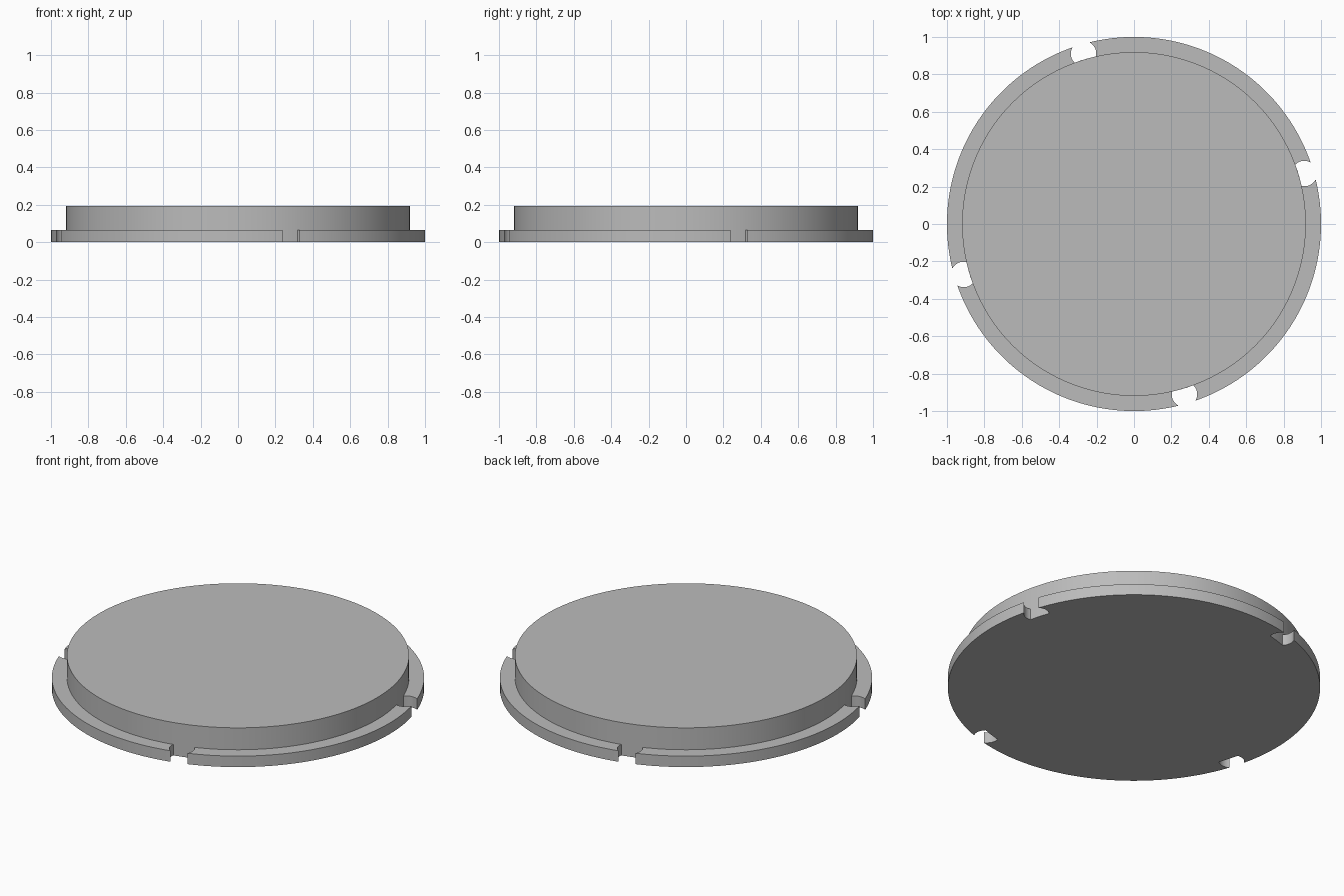
import bpy, bmesh
from math import sin, cos, acos, atan2, pi, radians

cube = bpy.data.objects.get("Cube")
if cube:
    bpy.data.objects.remove(cube, do_unlink=True)

RIM, BODY = 1.0, 0.919            # radii of the flange and the raised disc
FLANGE_TOP, TOP = 0.065, 0.195
NOTCH_DIST, NOTCH_R = 0.95, 0.068
NOTCH_ANGLE = radians(-73.5)

grey = bpy.data.materials.new("plain grey")
grey.use_nodes = True
grey.diffuse_color = (0.5, 0.5, 0.5, 1)
grey.node_tree.nodes["Principled BSDF"].inputs["Base Color"].default_value = (0.5, 0.5, 0.5, 1)


def arc(radius, start, end, steps, cx=0.0):
    angles = [start + (end - start) * i / steps for i in range(steps + 1)]
    return [(cx + radius * cos(a), radius * sin(a)) for a in angles]


def meet(radius):
    """Half angle at which the notch circle crosses a circle about the centre."""
    return acos((radius**2 + NOTCH_DIST**2 - NOTCH_R**2) / (2 * radius * NOTCH_DIST))


def prism(name, outline, bottom, top):
    bm = bmesh.new()
    base = bm.faces.new([bm.verts.new((x, y, bottom)) for x, y in outline])
    side = bmesh.ops.extrude_face_region(bm, geom=[base], use_keep_orig=True)
    for v in side["geom"]:
        if isinstance(v, bmesh.types.BMVert):
            v.co.z = top
    bmesh.ops.recalc_face_normals(bm, faces=bm.faces)
    mesh = bpy.data.meshes.new(name)
    bm.to_mesh(mesh)
    bm.free()
    mesh.materials.append(grey)
    obj = bpy.data.objects.new(name, mesh)
    bpy.context.collection.objects.link(obj)
    bpy.ops.object.select_all(action="DESELECT")
    obj.select_set(True)
    bpy.context.view_layer.objects.active = obj
    bpy.ops.object.shade_smooth_by_angle(angle=radians(30))
    return obj


# One quarter of the flange outline: notch wall, notch floor, notch wall, rim
a, b = meet(RIM), meet(BODY)
wall_start = atan2(-RIM * sin(a), RIM * cos(a) - NOTCH_DIST)
wall_end = atan2(-BODY * sin(b), BODY * cos(b) - NOTCH_DIST)
wall = arc(NOTCH_R, wall_start, wall_end, 12, NOTCH_DIST)
mirrored_wall = [(x, -y) for x, y in reversed(wall)]
quarter = (wall[:-1] + arc(BODY, -b, b, 6)[:-1] + mirrored_wall[:-1]
           + arc(RIM, a, pi / 2 - a, 48)[:-1])

# Flange with four bayonet notches
outline = []
for k in range(4):
    t = NOTCH_ANGLE + k * pi / 2
    outline += [(x * cos(t) - y * sin(t), x * sin(t) + y * cos(t)) for x, y in quarter]
prism("notched_flange", outline, 0, FLANGE_TOP)

# Raised disc
prism("raised_disc", arc(BODY, 0, 2 * pi, 192)[:-1], FLANGE_TOP, TOP)
